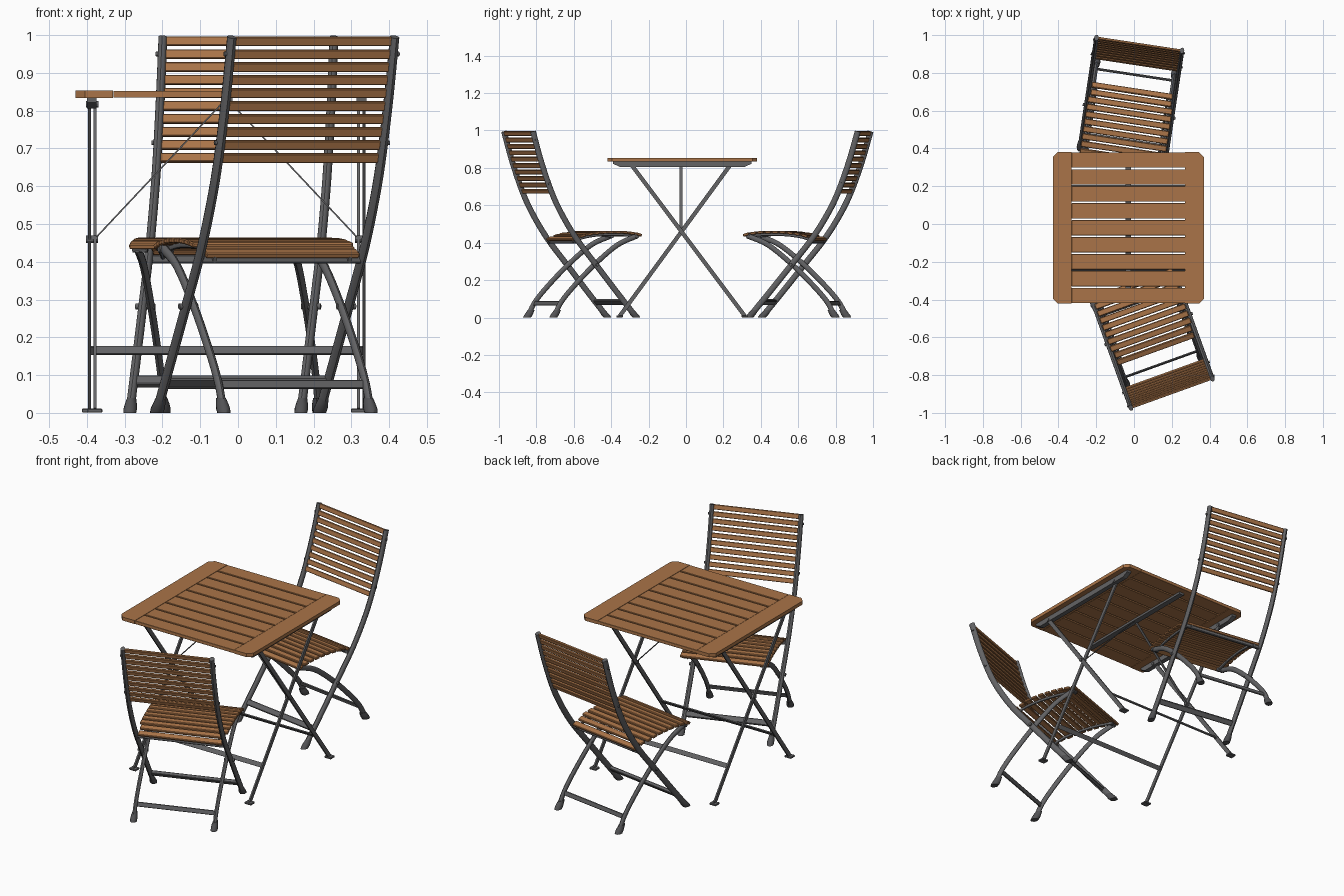
import bpy, bmesh, math
from mathutils import Vector, Matrix, Euler

if "Cube" in bpy.data.objects:
    bpy.data.objects.remove(bpy.data.objects["Cube"])


def material(name, rgb):
    m = bpy.data.materials.new(name)
    m.diffuse_color = (*rgb, 1)
    m.use_nodes = True
    m.node_tree.nodes["Principled BSDF"].inputs["Base Color"].default_value = m.diffuse_color
    return m


WOOD = material("warm wood", (0.40, 0.175, 0.065))
METAL = material("grey metal", (0.125, 0.125, 0.13))
RUBBER = material("dark rubber", (0.085, 0.085, 0.09))


def finish(bm, name, mat, place=None, smooth=False):
    bmesh.ops.recalc_face_normals(bm, faces=bm.faces)
    me = bpy.data.meshes.new(name)
    bm.to_mesh(me)
    bm.free()
    me.materials.append(mat)
    ob = bpy.data.objects.new(name, me)
    bpy.context.collection.objects.link(ob)
    if place:
        ob.matrix_world = place
    if smooth:
        bpy.ops.object.select_all(action='DESELECT')
        ob.select_set(True)
        bpy.context.view_layer.objects.active = ob
        bpy.ops.object.shade_smooth_by_angle(angle=math.radians(35))
    return ob


def box(bm, c, size, rot=(0, 0, 0), bevel=0):
    mat = Matrix.Translation(c) @ Euler(rot).to_matrix().to_4x4() @ Matrix.Diagonal((*size, 1))
    vs = bmesh.ops.create_cube(bm, size=1, matrix=mat)["verts"]
    if bevel:
        es = list({e for v in vs for e in v.link_edges})
        bmesh.ops.bevel(bm, geom=es, offset=bevel, segments=1, affect='EDGES')


def pin(bm, c, r, length):
    # short rod along x
    mat = Matrix.Translation(c) @ Matrix.Rotation(math.pi / 2, 4, 'Y')
    bmesh.ops.create_cone(bm, cap_ends=True, segments=12, radius1=r, radius2=r, depth=length, matrix=mat)


def spline(pts, n=5):
    # Catmull-Rom through 2D points
    p = [Vector(q) for q in pts]
    p = [2 * p[0] - p[1]] + p + [2 * p[-1] - p[-2]]
    out = []
    for i in range(1, len(p) - 2):
        a, b, c, d = p[i - 1:i + 3]
        for k in range(n):
            t = k / n
            out.append(0.5 * (2 * b + (c - a) * t + (2 * a - 5 * b + 4 * c - d) * t ** 2
                              + (3 * b - a - 3 * c + d) * t ** 3))
    out.append(p[-2])
    return out


def loft(bm, rings):
    rows = [[bm.verts.new(v) for v in r] for r in rings]
    n = len(rows[0])
    for a, b in zip(rows, rows[1:]):
        for j in range(n):
            bm.faces.new((a[j], a[(j + 1) % n], b[(j + 1) % n], b[j]))
    bm.faces.new(rows[0][::-1])
    bm.faces.new(rows[-1])


def tube(bm, x, path, rx, rn, sides=12):
    # oval tube following a path in the y-z plane
    rings = []
    for i, p in enumerate(path):
        t = (path[min(i + 1, len(path) - 1)] - path[max(i - 1, 0)]).normalized()
        nrm = Vector((-t.y, t.x))
        ring = []
        for k in range(sides):
            a = 2 * math.pi * k / sides
            q = p + nrm * rn * math.sin(a)
            ring.append((x + rx * math.cos(a), q.x, q.y))
        rings.append(ring)
    loft(bm, rings)


def foot(bm, x, y, lean):
    # rubber cap: wide base tapering up along the leg
    rings = []
    for z, rx, ry in ((0, .017, .022), (.012, .018, .024), (.024, .016, .022), (.04, .012, .02)):
        rings.append([(x + rx * math.cos(k * math.pi / 6), y + lean * z + ry * math.sin(k * math.pi / 6), z)
                      for k in range(12)])
    loft(bm, rings)


POST = spline([(.008, .01), (.115, .14), (.228, .28), (.34, .42), (.42, .545), (.48, .665), (.54, .83), (.588, .995)])
LEG = spline([(-.012, .437), (.1, .388), (.228, .285), (.345, .17), (.418, .085), (.458, .012)])
SEAT = spline([(-.035, .438), (0, .448), (.08, .456), (.18, .455), (.26, .446), (.31, .433), (.36, .412)], 8)


def at(path, value, axis):
    # point and slope angle where the path reaches a value along an axis
    for a, b in zip(path, path[1:]):
        lo, hi = a[axis], b[axis]
        if lo <= value <= hi:
            d = b - a
            return a + d * ((value - lo) / (hi - lo)), math.atan2(d.y, d.x)
    return path[-1], 0


def chair(label, origin, degrees):
    place = Matrix.Translation(origin) @ Matrix.Rotation(math.radians(degrees), 4, 'Z')

    # back posts running down to the front feet, and crossing curved legs
    bm = bmesh.new()
    for s in (-1, 1):
        tube(bm, s * .229, POST, .012, .016)
    finish(bm, label + " back_posts", METAL, place, True)
    bm = bmesh.new()
    for s in (-1, 1):
        tube(bm, s * .207, LEG, .010, .014)
    finish(bm, label + " curved_legs", METAL, place, True)

    # rubber feet
    bm = bmesh.new()
    for s in (-1, 1):
        foot(bm, s * .229, 0, .8)
        foot(bm, s * .207, .465, -.6)
    finish(bm, label + " feet", RUBBER, place, True)

    # cross bars, seat rails and pivots
    bm = bmesh.new()
    box(bm, (0, .068, .083), (.45, .030, .018), (.87, 0, 0), .003)
    box(bm, (0, .424, .075), (.41, .008, .024), (.3, 0, 0), .002)
    box(bm, (0, .335, .407), (.45, .014, .022), (0, 0, 0), .003)
    finish(bm, label + " cross_bars", METAL, place)
    bm = bmesh.new()
    rail = [p - Vector((0, .012)) for p in SEAT[4:-2]]
    for s in (-1, 1):
        tube(bm, s * .19, rail, .006, .008, 8)
        pin(bm, (s * .222, .228, .282), .008, .052)
        pin(bm, (s * .2, -.008, .434), .010, .04)
        pin(bm, (s * .226, at(POST, .715, 1)[0].x, .715), .006, .04)
        pin(bm, (s * .226, at(POST, .95, 1)[0].x, .95), .006, .04)
    finish(bm, label + " seat_rails_and_pivots", METAL, place, True)

    # seat slats following the curved profile
    bm = bmesh.new()
    for i in range(10):
        p, ang = at(SEAT, -.018 + i * .0395, 0)
        half = .226 if i < 8 else .216
        box(bm, (0, p.x, p.y), (2 * half, .031, .014), (ang, 0, 0), .003)
    finish(bm, label + " seat_slats", WOOD, place)

    # backrest slats
    bm = bmesh.new()
    for i in range(10):
        p, ang = at(POST, .675 + i * .0343, 1)
        box(bm, (0, p.x, p.y), (.44, .025, .012), (ang, 0, 0), .002)
    finish(bm, label + " backrest_slats", WOOD, place)


chair("rear chair", (-.06, .371, 0), -8.6)
chair("front chair", (0, -.3425, 0), 199.8)

# ---- table ----
CX, CY = -.03, -.02
TABLE = Matrix.Translation((CX, CY, 0))

# table top: two end boards with clipped corners, nine slats between
bm = bmesh.new()
for s in (-1, 1):
    outline = [(.301, -.4), (.375, -.4), (.4, -.375), (.4, .375), (.375, .4), (.301, .4)]
    loft(bm, [[(s * x, y, z) for x, y in outline] for z in (.834, .853)])
finish(bm, "table end_boards", WOOD, TABLE)
bm = bmesh.new()
pitch = .808 / 9
for i in range(9):
    box(bm, (0, (i - 4) * pitch, .8435), (.6, pitch - .009, .018), bevel=.001)
finish(bm, "table slats", WOOD, TABLE)

# rails under the top with tapered ends, and the centre bar
bm = bmesh.new()
for s in (-1, 1):
    outline = [(-.37, .834), (-.37, .822), (-.335, .806), (.335, .806), (.37, .822), (.37, .834)]
    loft(bm, [[(s * .357 + dx, y, z) for y, z in outline] for dx in (-.013, .013)])
box(bm, (0, 0, .828), (.03, .74, .012))
finish(bm, "table rails", METAL, TABLE)

# crossing leg frames: outer pair and inner pair
for name, off, y0, y1 in (("outer", .363, .335, -.272), ("inner", .349, -.335, .258)):
    bm = bmesh.new()
    ang = math.atan2(.81, y1 - y0)
    for s in (-1, 1):
        box(bm, (s * off, (y0 + y1) / 2, .412), (.008, math.hypot(.81, y1 - y0), .022), (ang, 0, 0))
        box(bm, (s * off, y0, .006), (.04, .035, .010), bevel=.002)
    yb = y0 + (y1 - y0) * .195
    box(bm, (0, yb, .165), (2 * off, .006, .024), (ang - math.pi / 2, 0, 0))
    finish(bm, "table " + name + "_legs", METAL, TABLE)

# pivots and diagonal stay rods
bm = bmesh.new()
for s in (-1, 1):
    pin(bm, (s * .356, -.007, .46), .010, .032)
    pin(bm, (s * .356, -.272, .817), .009, .034)
    pin(bm, (s * .356, .258, .817), .009, .034)
    a, b = Vector((s * .345, -.007, .465)), Vector((s * .008, -.007, .824))
    d = b - a
    box(bm, (a + b) / 2, (d.length, .014, .004), (0, -math.atan2(d.z, d.x), 0))
finish(bm, "table pivots_and_stays", METAL, TABLE)
